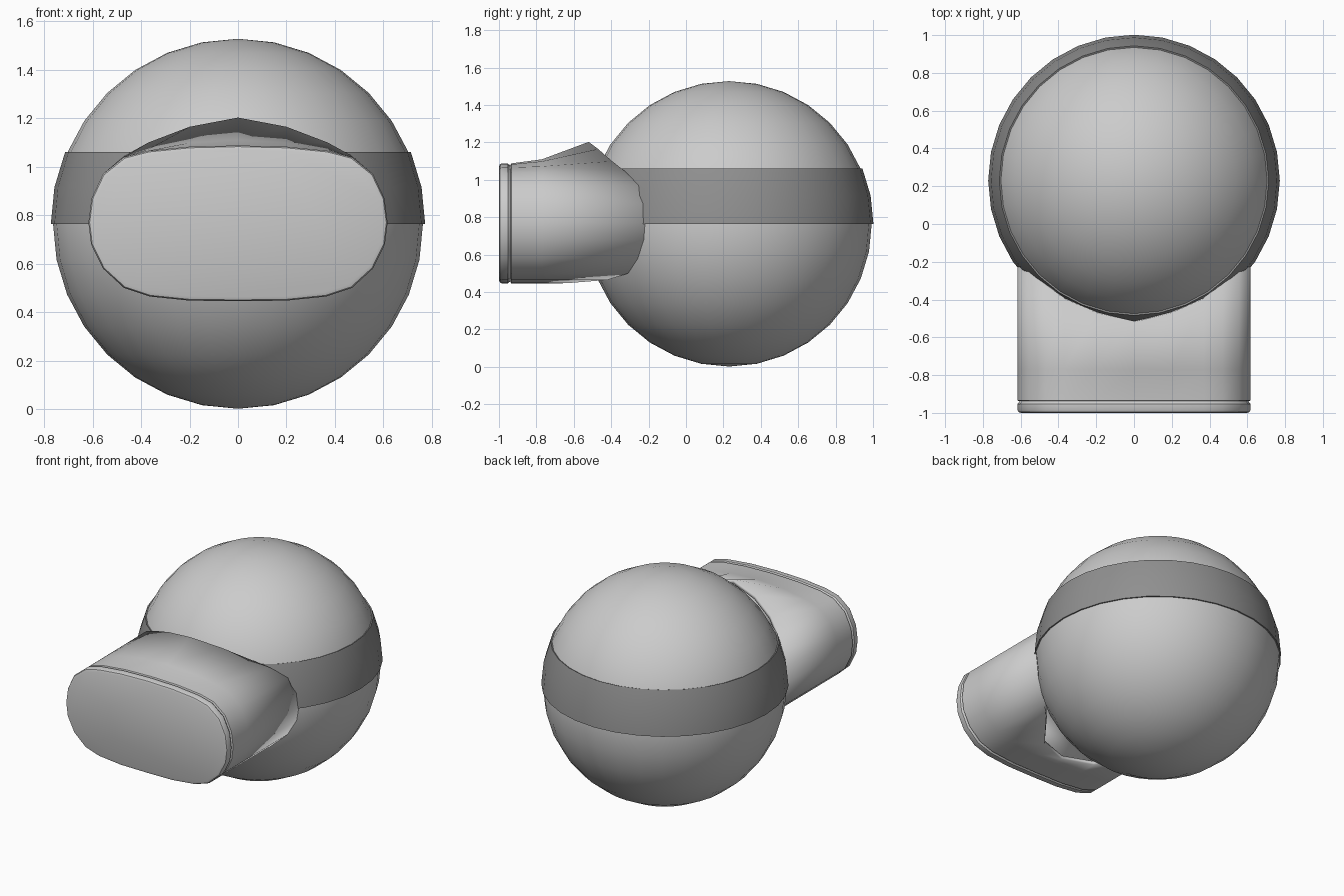
import bpy, bmesh, math

if "Cube" in bpy.data.objects:
    bpy.data.objects.remove(bpy.data.objects["Cube"])

CY, CZ, R = 0.23, 0.765, 0.763


def make(name, verts, faces, angle=35):
    me = bpy.data.meshes.new(name)
    me.from_pydata(verts, [], faces)
    bm = bmesh.new()
    bm.from_mesh(me)
    bmesh.ops.recalc_face_normals(bm, faces=bm.faces)
    bm.to_mesh(me)
    bm.free()
    ob = bpy.data.objects.new(name, me)
    bpy.context.collection.objects.link(ob)
    smooth(ob, angle)
    return ob


def smooth(ob, angle):
    bpy.ops.object.select_all(action='DESELECT')
    ob.select_set(True)
    bpy.context.view_layer.objects.active = ob
    bpy.ops.object.shade_smooth_by_angle(angle=math.radians(angle))


def loft(rings, closed):
    # Bridge a list of equal-length rings; wraps around when closed
    n = len(rings[0])
    verts = [v for r in rings for v in r]
    m = len(rings)
    faces = []
    for k in range(m if closed else m - 1):
        a, b = k * n, ((k + 1) % m) * n
        faces += [(a + i, a + (i + 1) % n, b + (i + 1) % n, b + i) for i in range(n)]
    return verts, faces


# Ball
bpy.ops.mesh.primitive_uv_sphere_add(segments=32, ring_count=16, radius=R, location=(0, CY, CZ))
ball = bpy.context.object
ball.name = "ball"
smooth(ball, 35)

# Dark band: closed shell over the two ring rows above the equator
dark = bpy.data.materials.new("dark_grey")
dark.diffuse_color = (0.28, 0.28, 0.28, 1)
dark.use_nodes = True
dark.node_tree.nodes["Principled BSDF"].inputs["Base Color"].default_value = dark.diffuse_color


def ball_ring(r, deg):
    a = math.radians(deg)
    return [(r * math.cos(a) * math.cos(math.tau * i / 32),
             CY + r * math.cos(a) * math.sin(math.tau * i / 32),
             CZ + r * math.sin(a)) for i in range(32)]


outer = [ball_ring(0.772, d) for d in (0, 11.25, 22.5)]
inner = [ball_ring(0.75, d) for d in (22.5, 11.25, 0)]
band = make("dark_band", *loft(outer + inner, True))
band.data.materials.append(dark)

# Right half of the rounded outline, top to bottom (x, z)
HALF = [(0, 1.088), (0.2, 1.083), (0.37, 1.066), (0.47, 1.04), (0.557, 0.97), (0.604, 0.87),
        (0.617, 0.77), (0.606, 0.68), (0.557, 0.58), (0.47, 0.50), (0.365, 0.465),
        (0.2, 0.448), (0, 0.446)]


def mirror(half):
    # Full ring from a half ring of (x, y, z) points
    return half + [(-x, y, z) for x, y, z in half[-2:0:-1]]


def outline(y, s=0.0):
    return mirror([(x * (1 - s / 0.617), y, CZ + (z - CZ) * (1 - s / 0.32)) for x, z in HALF])


# Snout tube: raised lip above, notch below, sides meeting the ball
LIP = {0: (-0.52, 1.203), 1: (-0.47, 1.165), 2: (-0.395, 1.10), 3: (-0.325, 1.045),
       10: (-0.42, 0.465), 11: (-0.63, 0.448), 12: (-0.70, 0.446)}
mid, back = [], []
for i, (x, z) in enumerate(HALF):
    y = CY - math.sqrt(R * R - x * x - (z - CZ) ** 2)
    yb, zb = LIP.get(i, (y, z))
    back.append((x, yb, zb))
    mid.append((x, -0.77, z + {0: 0.022, 1: 0.016, 2: 0.006}.get(i, 0)))
v, f = loft([outline(-0.938, 0.008), outline(-0.934), mirror(mid), mirror(back)], False)
f.append(tuple(range(24)))
snout = make("snout", v, f)
sol = snout.modifiers.new("wall", 'SOLIDIFY')
sol.thickness = 0.025
sol.offset = -1

# Front plate with softened rims
v, f = loft([outline(-1.0, 0.018), outline(-0.995, 0.005), outline(-0.985),
             outline(-0.953), outline(-0.947, 0.006), outline(-0.936, 0.012)], False)
f += [tuple(range(24)), tuple(range(120, 144))]
make("front_plate", v, f)
